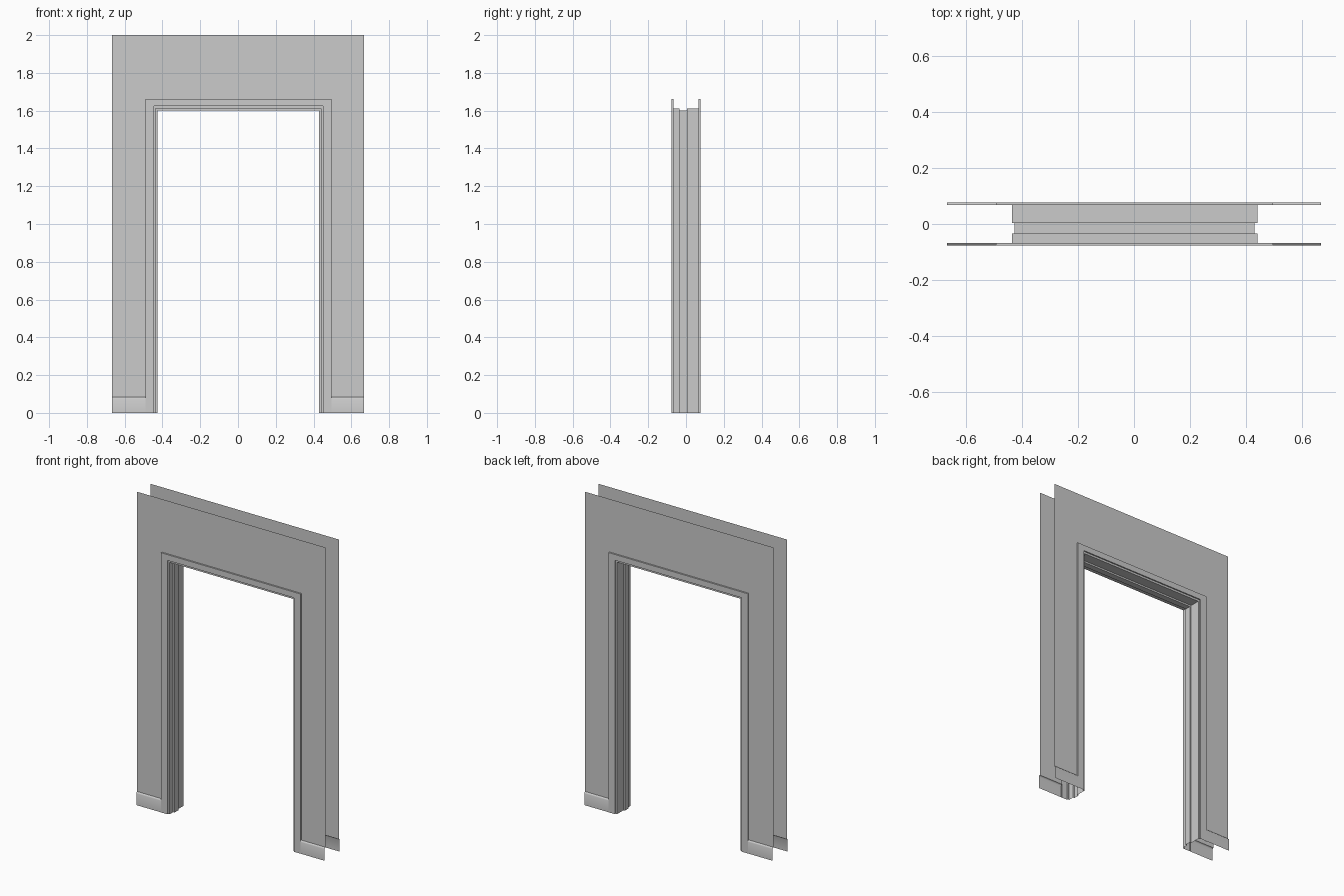
import bpy

if "Cube" in bpy.data.objects:
    bpy.data.objects.remove(bpy.data.objects["Cube"])

CX = 0.002          # opening sits slightly right of centre
HALF_W, TOP = 0.6665, 2.0
SKIRT = 0.083       # skirting height
OPEN = (0.493, 1.661)   # casing outer half width, height
WALL_Y, FACE_Y, REVEAL_Y = 0.067, 0.077, 0.069


def make(name, verts, faces):
    mesh = bpy.data.meshes.new(name)
    mesh.from_pydata(verts, [], faces)
    mesh.update()
    ob = bpy.data.objects.new(name, mesh)
    bpy.context.collection.objects.link(ob)
    return ob


def sweep_door(name, profile, flip=False):
    """Carry (half width, height, y) profile points up, over and down the opening."""
    verts, faces = [], []
    for w, h, y in profile:
        verts += [(CX - w, y, 0), (CX - w, y, h), (CX + w, y, h), (CX + w, y, 0)]
    for i in range(len(profile) - 1):
        for k in range(3):
            a, b = i * 4 + k, i * 4 + 4 + k
            f = (a, b, b + 1, a + 1)
            faces.append(f[::-1] if flip else f)
    return make(name, verts, faces)


# Jamb lining with the door stop running around it
edge, stop = (0.4375, 1.611), (0.4275, 1.600)
sweep_door("jamb_lining", [
    (*edge, -REVEAL_Y), (*edge, -0.034), (*stop, -0.034),
    (*stop, 0.004), (*edge, 0.004), (*edge, REVEAL_Y)])

for side, s in (("front", -1), ("back", 1)):
    # Casing around the opening
    inner = (0.448, 1.624)
    sweep_door(side + "_casing", [
        (*OPEN, s * WALL_Y), (*OPEN, s * FACE_Y), (*inner, s * FACE_Y),
        (*inner, s * REVEAL_Y), (*edge, s * REVEAL_Y)], flip=s > 0)

    # Thin wall sheet around the casing
    w, h = OPEN
    y = s * WALL_Y
    L, R = CX - w, CX + w
    verts = [(-HALF_W, y, SKIRT), (L, y, SKIRT), (L, y, h), (-HALF_W, y, h),
             (-HALF_W, y, TOP), (L, y, TOP), (R, y, TOP), (HALF_W, y, TOP),
             (HALF_W, y, h), (R, y, h), (R, y, SKIRT), (HALF_W, y, SKIRT)]
    faces = [(0, 1, 2, 3), (3, 2, 5, 4), (2, 9, 6, 5), (9, 8, 7, 6), (10, 11, 8, 9)]
    make(side + "_wall", verts, [f[::-1] for f in faces] if s > 0 else faces)

    # Skirting boards, softly rounded at the top edge
    prof = [(WALL_Y, SKIRT), (0.0735, 0.081), (0.0765, 0.074), (0.0765, 0)]
    for end, x0, x1 in (("left", -HALF_W, L), ("right", R, HALF_W)):
        verts = [(x, s * py, z) for py, z in prof for x in (x0, x1)]
        faces = [(2 * i, 2 * i + 2, 2 * i + 3, 2 * i + 1) for i in range(3)]
        ob = make(f"{side}_skirting_{end}", verts,
                  [f[::-1] for f in faces] if s > 0 else faces)
        ob.data.polygons.foreach_set("use_smooth", [True] * 3)
